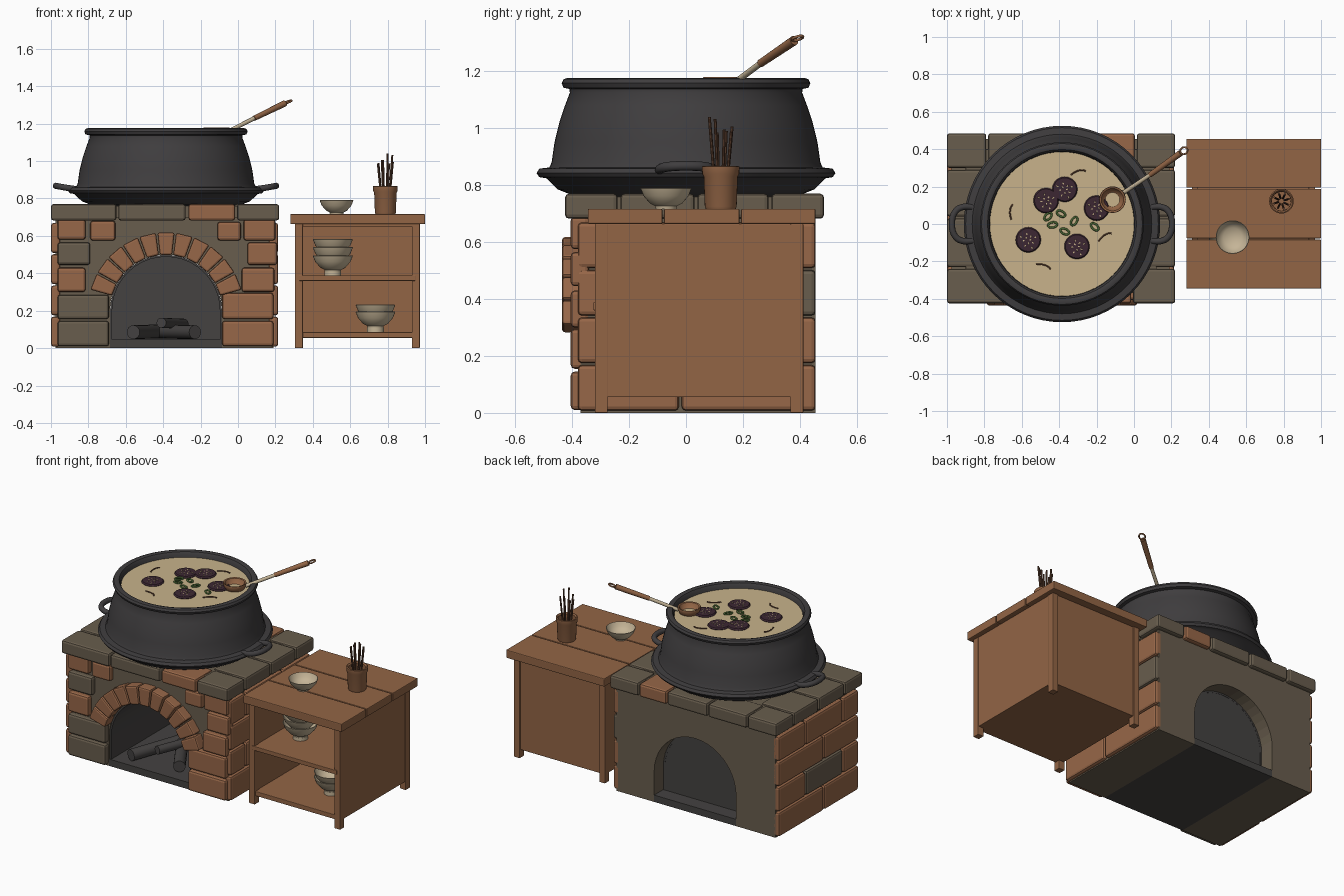
import bpy, bmesh, random
from math import sin, cos, pi, radians
from mathutils import Vector, Matrix

random.seed(4)
cube = bpy.data.objects.get("Cube")
if cube:
    bpy.data.objects.remove(cube)


def material(name, *rgb):
    m = bpy.data.materials.new(name)
    m.use_nodes = True
    m.diffuse_color = (*rgb, 1)
    m.node_tree.nodes["Principled BSDF"].inputs["Base Color"].default_value = (*rgb, 1)
    return m


WOOD = material("terracotta wood", .29, .13, .06)
BRICK = material("orange brick", .31, .135, .065)
STONE = material("brown stone", .14, .11, .075)
IRON = material("dark iron", .05, .047, .049)
CHAR = material("sooty grey", .058, .054, .053)
SOUP = material("cream broth", .58, .45, .26)
CLAY = material("pale ceramic", .56, .46, .31)
PLUM = material("plum slice", .045, .02, .032)
GREEN = material("herb green", .07, .14, .035)
BARK = material("dark bark", .12, .055, .03)


def finish(name, bm, mat, smooth=True, bevel=0):
    bmesh.ops.recalc_face_normals(bm, faces=bm.faces)
    me = bpy.data.meshes.new(name)
    bm.to_mesh(me)
    bm.free()
    me.materials.append(mat)
    ob = bpy.data.objects.new(name, me)
    bpy.context.collection.objects.link(ob)
    if smooth:
        bpy.ops.object.select_all(action='DESELECT')
        ob.select_set(True)
        bpy.context.view_layer.objects.active = ob
        bpy.ops.object.shade_smooth_by_angle(angle=radians(40))
    if bevel:
        mod = ob.modifiers.new("soft edges", 'BEVEL')
        mod.width, mod.segments = bevel, 2
    return ob


def box(name, x0, x1, y0, y1, z0, z1, mat, bevel=.003):
    bm = bmesh.new()
    size = Matrix.Diagonal((x1 - x0, y1 - y0, z1 - z0, 1))
    mid = Matrix.Translation(((x0 + x1) / 2, (y0 + y1) / 2, (z0 + z1) / 2))
    bmesh.ops.create_cube(bm, size=1, matrix=mid @ size)
    return finish(name, bm, mat, False, bevel)


def prism(name, pts, y0, y1, mat, bevel=0):
    """Extrude an (x, z) outline along y."""
    bm = bmesh.new()
    face = bm.faces.new([bm.verts.new((x, y0, z)) for x, z in pts])
    ext = bmesh.ops.extrude_face_region(bm, geom=[face])["geom"]
    bmesh.ops.translate(bm, vec=(0, y1 - y0, 0), verts=[v for v in ext if isinstance(v, bmesh.types.BMVert)])
    return finish(name, bm, mat, False, bevel)


def lathe(name, profile, x, y, z, mat, steps=48):
    bm = bmesh.new()
    vs = [bm.verts.new((r, 0, h)) for r, h in profile]
    es = [bm.edges.new(p) for p in zip(vs, vs[1:])]
    bmesh.ops.spin(bm, geom=vs + es, cent=(0, 0, 0), axis=(0, 0, 1), angle=2 * pi, steps=steps, use_merge=True)
    bmesh.ops.remove_doubles(bm, verts=bm.verts, dist=.0001)
    bmesh.ops.translate(bm, vec=(x, y, z), verts=bm.verts)
    return finish(name, bm, mat)


def rod(name, a, b, r, mat, r2=None, sides=16):
    a, b = Vector(a), Vector(b)
    d = b - a
    bm = bmesh.new()
    turn = d.to_track_quat('Z', 'Y').to_matrix().to_4x4()
    bmesh.ops.create_cone(bm, cap_ends=True, segments=sides, radius1=r, radius2=r2 or r, depth=d.length,
                          matrix=Matrix.Translation((a + b) / 2) @ turn)
    return finish(name, bm, mat)


def tube(name, pts, r, mat, cyclic=False):
    cu = bpy.data.curves.new(name, 'CURVE')
    cu.dimensions, cu.bevel_depth, cu.bevel_resolution = '3D', r, 3
    sp = cu.splines.new('NURBS')
    sp.points.add(len(pts) - 1)
    for p, co in zip(sp.points, pts):
        p.co = (*co, 1)
    sp.use_cyclic_u, sp.use_endpoint_u, sp.order_u = cyclic, not cyclic, 4
    cu.use_fill_caps = True
    cu.materials.append(mat)
    ob = bpy.data.objects.new(name, cu)
    bpy.context.collection.objects.link(ob)
    bpy.ops.object.select_all(action='DESELECT')
    ob.select_set(True)
    bpy.context.view_layer.objects.active = ob
    bpy.ops.object.convert(target='MESH')


# Oven body with arched tunnel
CX, SPRING = -.385, .2


def arch(r, base=0, n=20):
    curve = [(CX - r * cos(pi * i / n), SPRING + r * sin(pi * i / n)) for i in range(n + 1)]
    return [(CX - r, base)] + curve + [(CX + r, base)]


prism("oven_core", [(-.975, 0)] + arch(.3) + [(.19, 0), (.19, .7), (-.975, .7)], -.37, .455, STONE)
prism("firebox_lining", arch(.299, .01) + arch(.288, .01)[::-1], -.365, .36, CHAR)
prism("firebox_back", arch(.289, .01), .34, .359, CHAR)
box("firebox_floor", CX - .3, CX + .3, -.37, .455, 0, .045, CHAR, 0)

# Front bricks: x range, z range, material
for x0, x1, z0, z1, mat in [
        (-.965, -.815, .58, .69, BRICK), (-.79, -.655, .575, .68, BRICK), (-.965, -.79, .445, .565, STONE),
        (-.965, -.815, .3, .43, BRICK), (-.965, -.69, .155, .285, STONE), (-.965, -.69, .01, .145, STONE),
        (-.11, .015, .575, .675, BRICK), (.03, .2, .575, .69, BRICK), (.05, .21, .445, .565, BRICK),
        (.02, .195, .3, .43, BRICK), (-.085, .19, .155, .295, BRICK), (-.085, .19, .01, .145, BRICK)]:
    box("front_brick", x0, x1, -.405, -.34, z0, z1, mat, .014)

# Arch stones
N = 11
for i in range(N):
    a0, a1 = (radians(15 + 150 * (i + k) / N) for k in (.04, .96))
    pts = [(CX + r * cos(a), SPRING + r * sin(a)) for r, a in ((.3, a0), (.42, a0), (.42, a1), (.3, a1))]
    prism("arch_stone", pts, -.435, -.34, BRICK, .01)

# Side bricks in running bond
for x0, x1, side in ((-1, -.95, "left"), (.165, .215, "right")):
    for row in range(4):
        seams = [-.385, -.02, .46] if row % 2 == 0 else [-.385, -.22, .17, .46]
        for k, (a, b) in enumerate(zip(seams, seams[1:])):
            grey = (row, k) == ((1, 1) if side == "left" else (2, 1))
            box(side + "_side_brick", x0, x1, a + .005, b - .005, .008 + row * .167, .168 + row * .167,
                STONE if grey else BRICK, .014)

# Cap slabs around the top
box("cap_bed", -.9, .12, -.33, .4, .68, .76, STONE)
ROWS = [(-.425, -.24, [(-1, -.65, STONE), (-.64, -.28, STONE), (-.265, -.015, BRICK), (-.005, .22, STONE)]),
        (.3, .485, [(-1, -.79, STONE), (-.78, -.5, STONE), (-.49, -.2, STONE), (-.19, .005, BRICK), (.015, .22, STONE)]),
        (-.23, .03, [(-1, -.75, STONE), (-.02, .22, STONE)]), (.04, .29, [(-1, -.75, STONE), (-.02, .22, STONE)])]
for y0, y1, slabs in ROWS:
    for x0, x1, mat in slabs:
        box("cap_slab", x0, x1, y0, y1, .682, .77, mat, .014)

# Logs
rod("log", (-.56, -.32, .085), (-.4, .1, .09), .037, CHAR)
rod("log", (-.23, -.285, .085), (-.47, .1, .09), .037, CHAR)
rod("log", (-.41, -.26, .135), (-.29, .06, .13), .027, CHAR)

# Cauldron
lathe("cauldron", [(0, .752), (.3, .754), (.4, .765), (.45, .785), (.49, .824), (.515, .828), (.525, .842),
                   (.515, .858), (.48, .862), (.472, .88), (.462, .95), (.445, 1.02), (.425, 1.08), (.408, 1.125),
                   (.41, 1.138), (.43, 1.142), (.437, 1.158), (.43, 1.172), (.415, 1.177), (.398, 1.172),
                   (.388, 1.155), (.385, 1.1), (0, 1.1)], CX, 0, 0, IRON, 64)
for s in (-1, 1):
    loop = [(.48, -.09), (.54, -.1), (.585, -.06), (.59, 0), (.585, .06), (.54, .1), (.48, .09)]
    tube("cauldron_handle", [(CX + s * r, y, .85 + .2 * max(0, r - .5)) for r, y in loop], .017, IRON)

# Soup and toppings
TOP = 1.14
lathe("soup", [(0, 1.09), (.386, 1.09), (.386, TOP), (0, TOP)], CX, 0, 0, SOUP, 64)
seeds = bmesh.new()
for x, y in [(-.37, .185), (-.47, .125), (-.2, .085), (-.565, -.085), (-.305, -.12)]:
    lathe("vegetable_slice", [(0, -.005), (.06, -.005), (.068, .004), (.062, .012), (0, .014)], x, y, TOP, PLUM, 20)
    for k in range(11):
        a, r = k * 2.4, .012 + .0035 * k
        m = Matrix.Translation((x + r * cos(a), y + r * sin(a), TOP + .013)) @ Matrix.Rotation(a, 4, 'Z')
        bmesh.ops.create_icosphere(seeds, subdivisions=1, radius=1, matrix=m @ Matrix.Diagonal((.008, .0045, .004, 1)))
finish("seeds", seeds, SOUP)


def ring(x, y, z, a, b, turn):
    c, s = cos(turn), sin(turn)
    pts = [(a * cos(k * pi / 5), b * sin(k * pi / 5)) for k in range(10)]
    return [(x + u * c - v * s, y + u * s + v * c, z) for u, v in pts]


for k, (x, y) in enumerate([(-.39, .055), (-.32, .015), (-.46, .04), (-.435, -.005), (-.37, -.04), (-.21, -.015)]):
    tube("herb_ring", ring(x, y, TOP + .004, .026, .015, (-.5, 1, .8, .2, -.4, 2.4)[k]), .0055, GREEN, True)
for x, y, t in [(-.3, .265, .4), (-.645, .06, 1.6), (-.49, -.235, -.2), (-.155, -.08, .7)]:
    tube("soup_sprig", ring(x, y, TOP + .002, .045, .02, t)[:5], .004, BARK)

# Ladle
LX, LY = -.115, .13
lathe("ladle_bowl", [(0, 1.115), (.035, 1.12), (.06, 1.14), (.071, 1.172), (.069, 1.179), (.06, 1.176),
                     (.05, 1.155), (.03, 1.14), (0, 1.137)], LX, LY, 0, WOOD, 32)
lathe("ladle_broth", [(0, 1.148), (.038, 1.148), (.03, 1.141), (0, 1.14)], LX, LY, 0, SOUP, 24)
start, grip, end = Vector((-.06, .165, 1.155)), Vector((.085, .262, 1.228)), Vector((.25, .38, 1.308))
rod("ladle_stem", start, grip, .011, CLAY)
rod("ladle_grip", grip, end, .014, WOOD, .017)
along = (end - grip).normalized()
side = along.cross((0, 0, 1)).normalized()
tip = end + along * .022
tube("ladle_ring", [tip + (along * cos(k * pi / 4) * 1.2 + side * sin(k * pi / 4)) * .02 for k in range(8)],
     .005, WOOD, True)

# Cabinet
for y0, y1 in ((-.345, -.083), (-.077, .188), (.194, .455)):
    box("table_plank", .28, 1, y0, y1, .663, .717, WOOD, .005)
for x in (.305, .93):
    for y in (-.32, .367):
        box("cabinet_leg", x, x + .042, y, y + .045, 0, .665, WOOD)
    box("cabinet_side", x + .004, x + .038, -.3, .4, .055, .665, WOOD)
box("cabinet_back", .32, .96, .375, .405, .055, .665, WOOD)
box("cabinet_top_rail", .32, .96, -.315, -.285, .65, .665, WOOD)
box("middle_shelf", .325, .95, -.325, .39, .36, .388, WOOD)
box("bottom_shelf", .325, .95, -.312, .39, .055, .085, WOOD)

# Bowls
BOWL = [(0, 0), (.4, 0), (.42, .1), (.62, .2), (.88, .5), (1, .8), (.97, .82), (.83, .52), (.55, .27), (0, .22)]


def bowl(x, z, r):
    lathe("bowl", [(a * r, b * r) for a, b in BOWL], x, -.07, z, CLAY, 36)


bowl(.527, .717, .09)
for k in range(3):
    bowl(.507, .408 + k * .044, .107)
for k in range(2):
    bowl(.735, .108 + k * .037, .106)
lathe("bowl_base", [(0, 0), (.045, 0), (.045, .022), (0, .022)], .507, -.07, .388, CLAY, 24)
lathe("bowl_base", [(0, 0), (.045, 0), (.045, .025), (0, .025)], .735, -.07, .085, CLAY, 24)

# Utensil cup with sticks
lathe("utensil_cup", [(0, 0), (.052, 0), (.056, .01), (.06, .115), (.065, .125), (.066, .15), (.06, .153),
                      (.052, .145), (.05, .03), (0, .03)], .788, .122, .715, WOOD, 32)
for k in range(8):
    a = k * 2 * pi / 8 + .3
    u, v = cos(a), sin(a)
    h = random.uniform(.98, 1.045)
    rod("stick", (.788 + .018 * u, .122 + .018 * v, .75), (.788 + .042 * u, .122 + .042 * v, h), .0055, BARK, sides=8)
